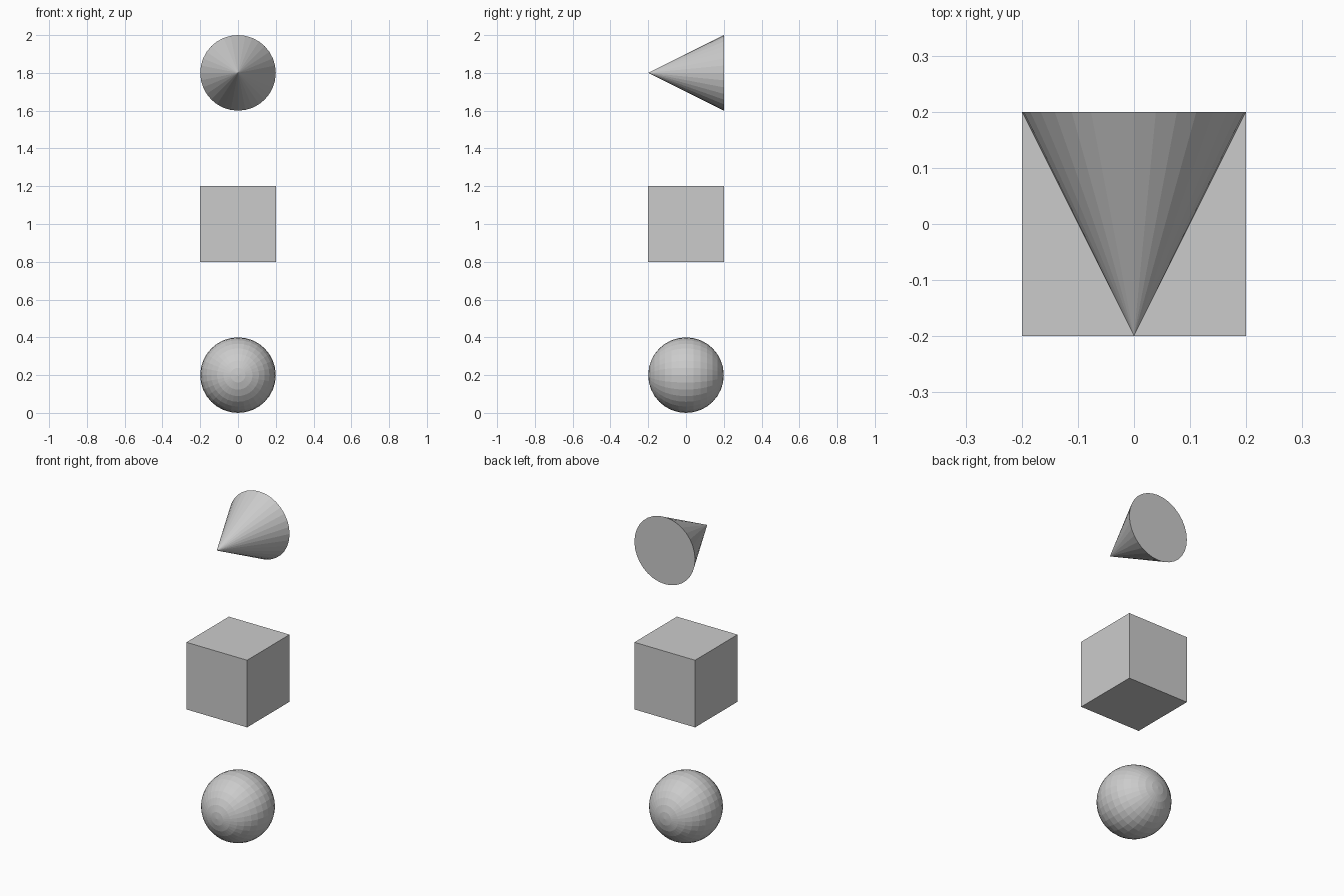
import bpy
from math import radians

if "Cube" in bpy.data.objects:
    bpy.data.objects.remove(bpy.data.objects["Cube"])

R = 0.2                       # half size shared by all three solids
TURN = (radians(90), 0, 0)    # swings the local z axis to face the front

# Sphere at the bottom, poles along y
bpy.ops.mesh.primitive_uv_sphere_add(segments=32, ring_count=16, radius=R,
                                     location=(0, 0, 0.2), rotation=TURN)
bpy.context.object.name = "sphere"

# Cube in the middle
bpy.ops.mesh.primitive_cube_add(size=2 * R, location=(0, 0, 1.0))
bpy.context.object.name = "cube"

# Cone at the top, tip pointing to the front
bpy.ops.mesh.primitive_cone_add(vertices=32, radius1=R, radius2=0, depth=2 * R,
                                location=(0, 0, 1.8), rotation=TURN)
bpy.context.object.name = "cone"
